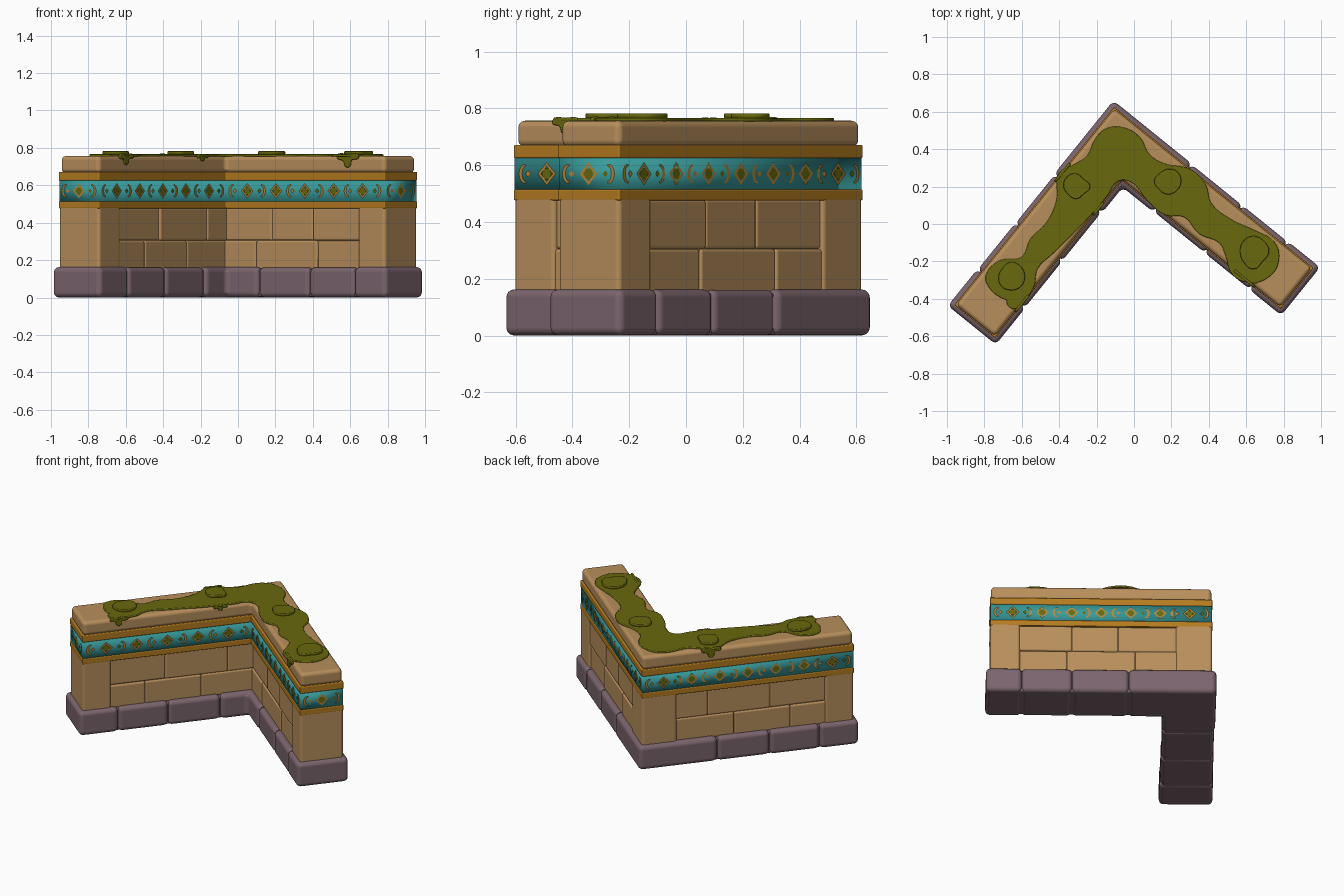
import bpy, bmesh, math, random
from mathutils import Vector, Matrix

if "Cube" in bpy.data.objects:
    bpy.data.objects.remove(bpy.data.objects["Cube"])
random.seed(4)

def mat(name, c):
    m = bpy.data.materials.new(name)
    m.diffuse_color = (*c, 1)
    m.use_nodes = True
    m.node_tree.nodes["Principled BSDF"].inputs["Base Color"].default_value = m.diffuse_color
    return m

TAN = mat("sandstone", (0.48, 0.275, 0.108))
BASE = mat("purple_stone", (0.2, 0.13, 0.155))
GOLD = mat("gold_trim", (0.46, 0.2, 0.014))
TEAL = mat("teal_band", (0.04, 0.33, 0.33))
MOSS = mat("moss", (0.14, 0.14, 0.004))
ORANGE = mat("orange_motif", (0.5, 0.24, 0.035))

# Wall plan: s runs along the right arm, t along the left arm, from the outer corner
A, U, V = Vector((-0.11, 0.66)), Vector((0.778, -0.628)), Vector((-0.628, -0.778))
W, LS, LT = 0.33, 1.42, 1.41

def plan(s, t):
    return A + U * s + V * t

def ell(i):
    """L-shaped outline moved inward by i, anticlockwise in the world."""
    pts = [(i, i), (LS - i, i), (LS - i, W - i), (W - i, W - i), (W - i, LT - i), (i, LT - i)]
    return [plan(*p) for p in pts][::-1]

def rect(a0, a1, b0, b1, arm):
    pts = [(a0, b0), (a1, b0), (a1, b1), (a0, b1)]
    return [plan(*(p if arm == "right" else p[::-1])) for p in pts]

def prism(name, pts, z0, z1, m, bevel):
    bm = bmesh.new()
    f = bm.faces.new([bm.verts.new((p.x, p.y, z0)) for p in pts])
    r = bmesh.ops.extrude_face_region(bm, geom=[f])
    for v in r["geom"]:
        if isinstance(v, bmesh.types.BMVert):
            v.co.z = z1
    bmesh.ops.recalc_face_normals(bm, faces=bm.faces)
    for f in bm.faces:
        f.smooth = True
    me = bpy.data.meshes.new(name)
    bm.to_mesh(me)
    bm.free()
    me.materials.append(m)
    ob = bpy.data.objects.new(name, me)
    bpy.context.collection.objects.link(ob)
    if bevel:
        b = ob.modifiers.new("bevel", "BEVEL")
        b.width, b.segments, b.harden_normals = bevel, 4, True
    return ob

# Purple foundation stones
prism("foundation_core", ell(0.02), 0.004, 0.15, BASE, 0.01)
corner = [(0, 0), (0.54, 0), (0.54, W), (W, W), (W, 0.505), (0, 0.505)]
prism("foundation_corner", [plan(*p) for p in corner], 0, 0.163, BASE, 0.03)
for arm, cuts in (("right", (0.54, 0.89, 1.2, LS)), ("left", (0.505, 0.84, 1.16, LT))):
    for k, (a, b) in enumerate(zip(cuts, cuts[1:])):
        j = 0 if b > 1.3 else random.uniform(0.002, 0.009)
        prism(f"foundation_{arm}_{k}", rect(a, b, j, W - j, arm), 0, 0.163 - j / 2, BASE, 0.028)

# Sandstone body: core, corner and end pillars, two rows of recessed bricks
prism("body_core", ell(0.047), 0.1, 0.7, TAN, 0)
prism("corner_pillar", rect(0.026, 0.25, 0.026, 0.25, "right"), 0.14, 0.5, TAN, 0.018)
rows = {"right": ((0.15, 0.305, (0.2, 0.5, 0.92, 1.24)), (0.305, 0.48, (0.2, 0.605, 0.89, 1.24))),
        "left": ((0.15, 0.305, (0.2, 0.62, 0.98, 1.22)), (0.305, 0.48, (0.2, 0.45, 0.85, 1.22)))}
for arm, end in (("right", LS), ("left", LT)):
    prism(f"end_pillar_{arm}", rect(end - 0.21, end - 0.026, 0.026, W - 0.026, arm), 0.14, 0.5, TAN, 0.018)
    for r, (z0, z1, cuts) in enumerate(rows[arm]):
        for k, (a, b) in enumerate(zip(cuts, cuts[1:])):
            j = random.uniform(0.034, 0.042)
            prism(f"brick_{arm}_{r}_{k}", rect(a, b, j, W - j, arm), z0, z1, TAN, 0.012)

# Decorated band and cap
prism("lower_gold_trim", ell(0.025), 0.476, 0.515, GOLD, 0.006)
prism("teal_band", ell(0.029), 0.51, 0.63, TEAL, 0)
prism("upper_gold_trim", ell(0.025), 0.625, 0.672, GOLD, 0.006)
prism("cap", ell(0.031), 0.665, 0.757, TAN, 0.024)

# Motifs on the band: diamond rings with a mossy centre, and crescents between them
def strip(bm, place, outer, inner, closed):
    o = [bm.verts.new(place(*p)) for p in outer]
    i = [bm.verts.new(place(*p)) for p in inner]
    n = len(o)
    for k in range(n if closed else n - 1):
        l = (k + 1) % n
        bm.faces.new((o[k], o[l], i[l], i[k])).material_index = 0

def circle(r, n, a0=0, a1=360, squash=1, dx=0):
    closed = a1 - a0 == 360
    step = (a1 - a0) / (n if closed else n - 1)
    return [(dx + r * squash * math.cos(math.radians(a0 + step * k)),
             r * math.sin(math.radians(a0 + step * k))) for k in range(n)]

bm = bmesh.new()
outline = ell(0.029)
for p, q in zip(outline, outline[1:] + outline[:1]):
    length = (q - p).length
    d = (q - p).normalized()
    nrm = Vector((d.y, -d.x))
    n = max(3, 2 * int(length / 0.19) + 1)
    for k in range(n):
        c = length * (k + 0.5) / n
        flip = -1 if k % 4 == 2 else 1
        def place(x, y, c=c, flip=flip):
            w = p + d * (c + x * flip) + nrm * 0.003
            return (w.x, w.y, 0.57 + y * flip)
        if k % 2:
            strip(bm, place, circle(0.04, 4), circle(0.027, 4), True)
            f = bm.faces.new([bm.verts.new(place(*v)) for v in circle(0.022, 6)])
            f.material_index = 1
        else:
            strip(bm, place, circle(0.034, 9, 80, 280, 0.8), circle(0.026, 9, 80, 280, 0.5), False)
            f = bm.faces.new([bm.verts.new(place(*v)) for v in circle(0.012, 4, dx=0.014)])
            f.material_index = k % 4 // 2
me = bpy.data.meshes.new("band_motifs")
bm.to_mesh(me)
bm.free()
me.materials.append(ORANGE)
me.materials.append(MOSS)
bpy.context.collection.objects.link(bpy.data.objects.new("band_motifs", me))

# Moss: smooth closed outlines given a soft thickness
def blob(name, pts, half, matrix, bevel=0.004):
    cu = bpy.data.curves.new(name, "CURVE")
    cu.dimensions, cu.fill_mode = "2D", "BOTH"
    cu.extrude, cu.bevel_depth, cu.bevel_resolution = half - bevel, bevel, 1
    cu.resolution_u = 4
    sp = cu.splines.new("BEZIER")
    sp.bezier_points.add(len(pts) - 1)
    for bp, v in zip(sp.bezier_points, pts):
        bp.co = (v[0], v[1], 0)
        bp.handle_left_type = bp.handle_right_type = "AUTO"
    sp.use_cyclic_u = True
    cu.materials.append(MOSS)
    ob = bpy.data.objects.new(name, cu)
    ob.matrix_world = matrix
    bpy.context.collection.objects.link(ob)
    bpy.ops.object.select_all(action="DESELECT")
    ob.select_set(True)
    bpy.context.view_layer.objects.active = ob
    bpy.ops.object.convert(target="MESH")

carpet = [(-.79, -.28), (-.72, -.20), (-.60, -.18), (-.55, -.08), (-.47, 0), (-.41, .13), (-.40, .27),
          (-.31, .32), (-.25, .36), (-.20, .46), (-.14, .51), (-.05, .51), (.03, .46), (.08, .37),
          (.16, .32), (.30, .29), (.38, .21), (.41, .11), (.52, .02), (.65, -.04), (.75, -.10),
          (.77, -.20), (.72, -.28), (.62, -.31), (.53, -.27), (.49, -.16), (.46, -.10), (.35, -.05),
          (.27, .04), (.17, .05), (.08, .12), (-.02, .23), (-.09, .23), (-.14, .16), (-.26, .02),
          (-.36, -.08), (-.43, -.15), (-.52, -.24), (-.54, -.34), (-.61, -.41), (-.71, -.39), (-.77, -.34)]
blob("moss_carpet", carpet, 0.006, Matrix.Translation((0, 0, 0.76)))
for k, (x, y, r) in enumerate(((-.66, -.28, .07), (-.31, .20, .068), (.18, .23, .064), (.64, -.15, .085))):
    pts = [(v[0] * g, v[1] * g) for v, g in zip(circle(r, 8), [random.uniform(0.75, 1.1) for _ in range(8)])]
    blob(f"moss_clump_{k}", pts, 0.008, Matrix.Translation((x, y, 0.774)))

# Moss drips hanging over the cap edge: (s, t, outward direction, width, length)
drips = ((1.14, W - 0.031, V, 0.07, 0.065), (W - 0.031, 1.15, U, 0.055, 0.05),
         (0.031, 0.47, -U, 0.06, 0.06), (W - 0.031, 0.5, U, 0.04, 0.03))
for k, (s, t, out, w, h) in enumerate(drips):
    o = plan(s, t) + out * 0.002
    nv = Vector((out.x, out.y, 0))
    up = Vector((0, 0, 1))
    side = up.cross(nv)
    m = Matrix((side, up, nv)).transposed().to_4x4()
    m.translation = (o.x, o.y, 0.765)
    blob(f"moss_drip_{k}", [(-w, -.012), (-w * .4, -h * .5), (-.008, -h), (.012, -h * .9),
                            (w * .3, -h * .45), (w, -.012), (0, -.002)], 0.007, m)
    # Moss bridging from the carpet to the drip
    b = o - out * 0.04
    blob(f"moss_lip_{k}", [(v[0] * w, v[1] * 0.045) for v in circle(1, 8)], 0.005,
         Matrix.Translation((b.x, b.y, 0.761)) @ Matrix.Rotation(math.atan2(side.y, side.x), 4, "Z"))
